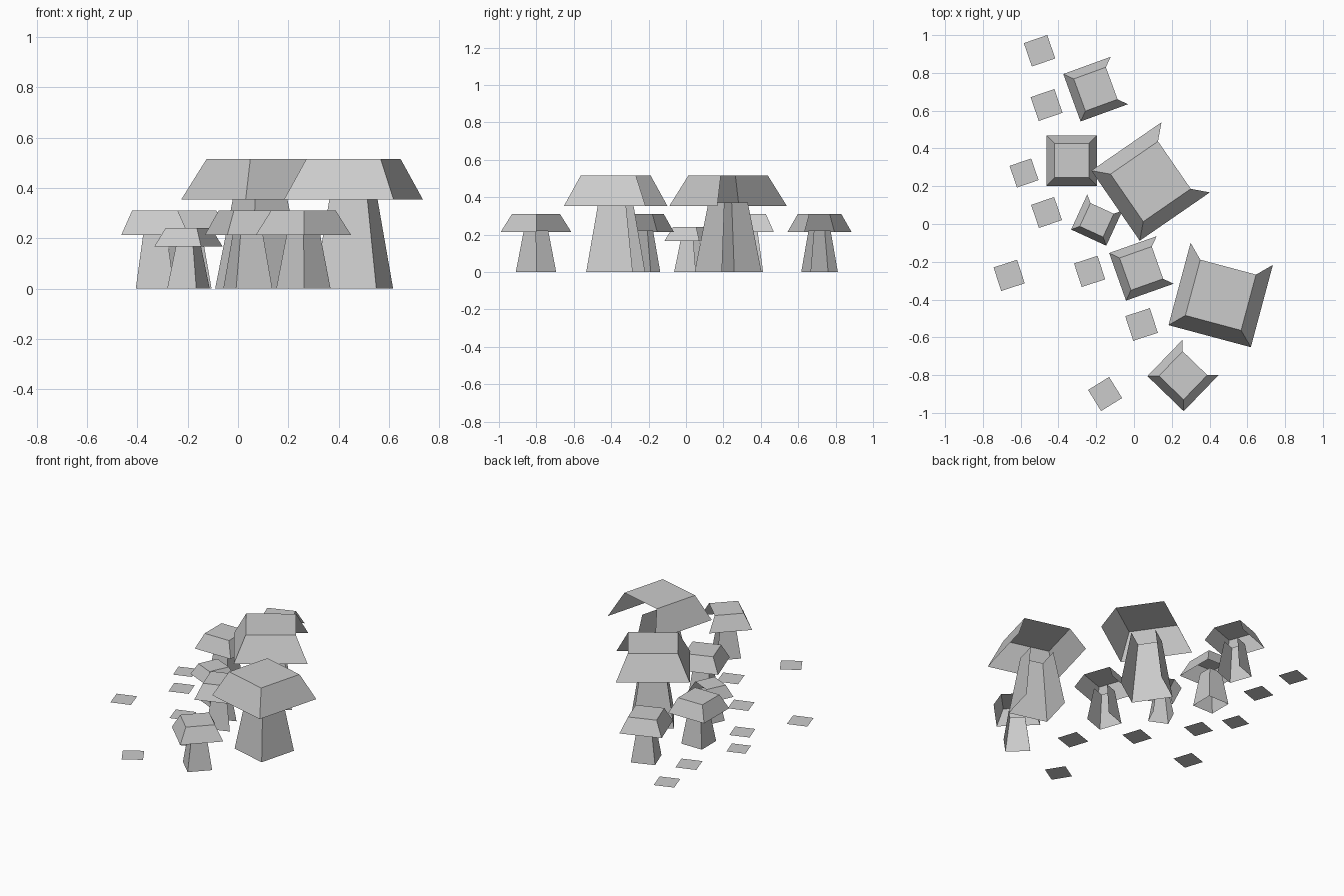
import bpy, bmesh
from math import cos, sin, radians

if "Cube" in bpy.data.objects:
    bpy.data.objects.remove(bpy.data.objects["Cube"])


def ring(bm, x, y, z, r, angle):
    """Four corners of a square, first corner at the given angle."""
    return [bm.verts.new((x + r * cos(radians(angle + 90 * i)),
                          y + r * sin(radians(angle + 90 * i)), z)) for i in range(4)]


def finish(bm, name):
    mesh = bpy.data.meshes.new(name)
    bm.to_mesh(mesh)
    bm.free()
    bpy.context.collection.objects.link(bpy.data.objects.new(name, mesh))


def tapered(name, x, y, angle, z0, r0, z1, r1, top, open_side):
    """Square tapered shell, open below; the first side may be left out."""
    bm = bmesh.new()
    low, high = ring(bm, x, y, z0, r0, angle), ring(bm, x, y, z1, r1, angle)
    for i in range(1 if open_side else 0, 4):
        j = (i + 1) % 4
        bm.faces.new((low[i], low[j], high[j], high[i]))
    if top:
        bm.faces.new(high)
    finish(bm, name)


# size: cap bottom z, cap top z, cap radii, stem radii, stem top z
SIZES = {
    "large": (0.354, 0.516, 0.319, 0.216, 0.182, 0.107, 0.372),
    "medium": (0.214, 0.311, 0.189, 0.128, 0.108, 0.065, 0.223),
    "small": (0.167, 0.242, 0.145, 0.096, 0.090, 0.052, 0.174),
}

# mushrooms: size, x, y, corner angle, open on the hidden side
MUSHROOMS = [
    ("large", 0.088, 0.225, -10.4, True),
    ("large", 0.459, -0.376, 30, True),
    ("medium", -0.203, 0.714, -25, True),
    ("medium", -0.330, 0.336, 45, False),
    ("medium", 0.039, -0.235, -25.5, True),
    ("medium", 0.260, -0.802, 1, True),
    ("small", -0.197, 0.021, 20.3, True),
]
for n, (size, x, y, angle, gap) in enumerate(MUSHROOMS, 1):
    cz0, cz1, cr0, cr1, sr0, sr1, sz = SIZES[size]
    tapered(f"mushroom_cap_{n}", x, y, angle, cz0, cr0, cz1, cr1, True, gap)
    tapered(f"mushroom_stem_{n}", x, y, angle, 0, sr0, sz, sr1, False, gap)

# flat ground patches: x, y, side length, rotation
PATCHES = [
    (-0.500, 0.917, 0.131, 19), (-0.463, 0.630, 0.133, 19),
    (-0.582, 0.270, 0.121, 19), (-0.463, 0.061, 0.129, 19),
    (-0.235, -0.251, 0.131, 18), (-0.661, -0.272, 0.131, 18),
    (0.040, -0.532, 0.137, 18), (-0.153, -0.900, 0.131, 31.7),
]
for n, (x, y, side, turn) in enumerate(PATCHES, 1):
    bm = bmesh.new()
    bm.faces.new(ring(bm, x, y, 0, side * 0.7071, turn + 45))
    finish(bm, f"ground_patch_{n}")
